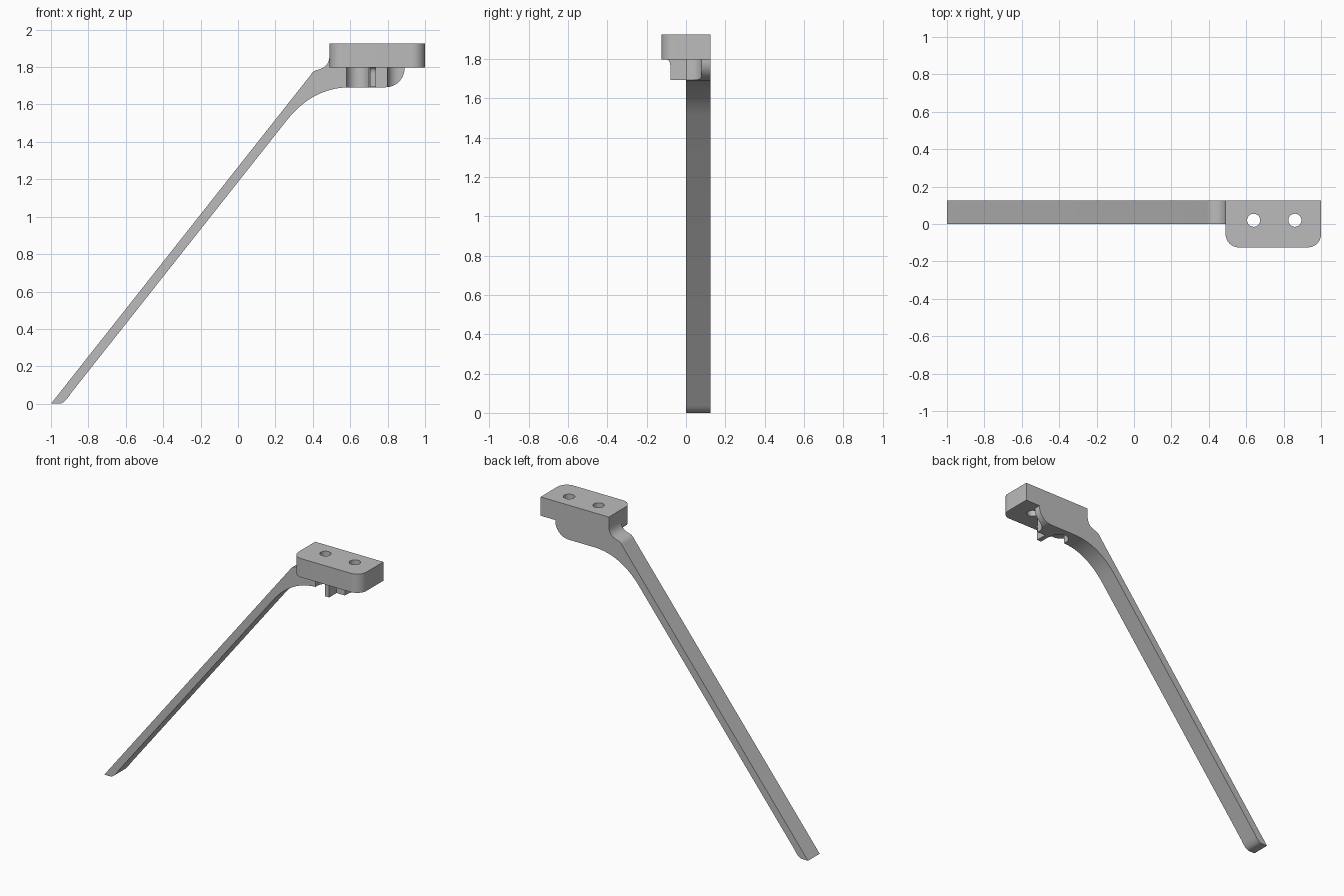
import bpy, bmesh, math
from mathutils import Vector

if "Cube" in bpy.data.objects:
    bpy.data.objects.remove(bpy.data.objects["Cube"])

grey = bpy.data.materials.new("light_grey")
grey.diffuse_color = (0.5, 0.5, 0.5, 1)
grey.use_nodes = True
grey.node_tree.nodes["Principled BSDF"].inputs["Base Color"].default_value = grey.diffuse_color


def arc(cx, cy, r, a0, a1, n=12):
    return [(cx + r * math.cos(math.radians(a0 + (a1 - a0) * i / n)),
             cy + r * math.sin(math.radians(a0 + (a1 - a0) * i / n))) for i in range(n + 1)]


def bezier(a, b, c, n=14):
    return [((1 - t) ** 2 * a[0] + 2 * t * (1 - t) * b[0] + t * t * c[0],
             (1 - t) ** 2 * a[1] + 2 * t * (1 - t) * b[1] + t * t * c[1])
            for t in (i / n for i in range(n + 1))]


def extrude(name, pts, place, offset):
    """Extrude a 2D outline; place maps (u, v) to 3D."""
    bm = bmesh.new()
    face = bm.faces.new([bm.verts.new(place(u, v)) for u, v in pts])
    res = bmesh.ops.extrude_face_region(bm, geom=[face])
    bmesh.ops.translate(bm, vec=Vector(offset),
                        verts=[g for g in res["geom"] if isinstance(g, bmesh.types.BMVert)])
    bmesh.ops.recalc_face_normals(bm, faces=bm.faces)
    mesh = bpy.data.meshes.new(name)
    bm.to_mesh(mesh)
    bm.free()
    mesh.materials.append(grey)
    ob = bpy.data.objects.new(name, mesh)
    bpy.context.collection.objects.link(ob)
    return ob


def cut(ob, cutters):
    for c in cutters:
        m = ob.modifiers.new("cut", 'BOOLEAN')
        m.operation, m.solver, m.object = 'DIFFERENCE', 'EXACT', c
    bpy.context.view_layer.update()
    mesh = bpy.data.meshes.new_from_object(ob.evaluated_get(bpy.context.evaluated_depsgraph_get()))
    ob.modifiers.clear()
    ob.data = mesh
    for c in cutters:
        bpy.data.objects.remove(c)


def smooth(ob):
    ob.data.polygons.foreach_set("use_smooth", [True] * len(ob.data.polygons))
    ob.data.set_sharp_from_angle(angle=math.radians(30))


HOLES, HY = (0.64, 0.86), 0.02

# Mounting block with rounded front corners and two screw holes
outline = (arc(0.56, -0.055, 0.07, 180, 270) + arc(0.93, -0.055, 0.07, 270, 360)
           + [(1.0, 0.125), (0.49, 0.125)])
block = extrude("mounting_block", outline, lambda x, y: (x, y, 1.798), (0, 0, 0.127))
cut(block, [extrude("hole_cutter", arc(x, HY, 0.035, 0, 350, 35),
                    lambda u, v: (u, v, 1.7), (0, 0, 0.4)) for x in HOLES])

# Long slanted arm running into the plate under the block
profile = ([(-1, 0)] + bezier((-0.955, 0), (-0.925, 0.003), (-0.895, 0.054), 8)
           + bezier((0.26, 1.514), (0.40, 1.692), (0.60, 1.692))
           + arc(0.79, 1.792, 0.1, 270, 360) + [(0.89, 1.798), (0.495, 1.798), (0.495, 1.865)]
           + bezier((0.49, 1.865), (0.488, 1.805), (0.44, 1.79), 10)
           + bezier((0.425, 1.785), (0.40, 1.78), (0.388, 1.757), 6))
arm = extrude("arm", profile, lambda x, z: (x, 0, z), (0, 0.125, 0))

# Screw clearance pockets, open to the front
pocket_1 = arc(HOLES[0], HY, 0.06, 0, 180, 20) + [(0.58, -0.1), (0.70, -0.1)]
pocket_2 = [(1.05, 0.08)] + arc(HOLES[1], HY, 0.06, 90, 180, 12) + [(0.80, -0.1), (1.05, -0.1)]
cut(arm, [extrude("pocket_cutter", p, lambda x, y: (x, y, 1.6), (0, 0, 0.35))
          for p in (pocket_1, pocket_2)])

# Thin rib between the pockets, flared where it meets the block
rib = extrude("rib", [(0.03, 1.693), (-0.08, 1.693), (-0.08, 1.765)]
              + bezier((-0.08, 1.77), (-0.082, 1.795), (-0.1, 1.799), 6) + [(0.03, 1.799)],
              lambda y, z: (0.705, y, z), (0.033, 0, 0))

for ob in (block, arm, rib):
    smooth(ob)
